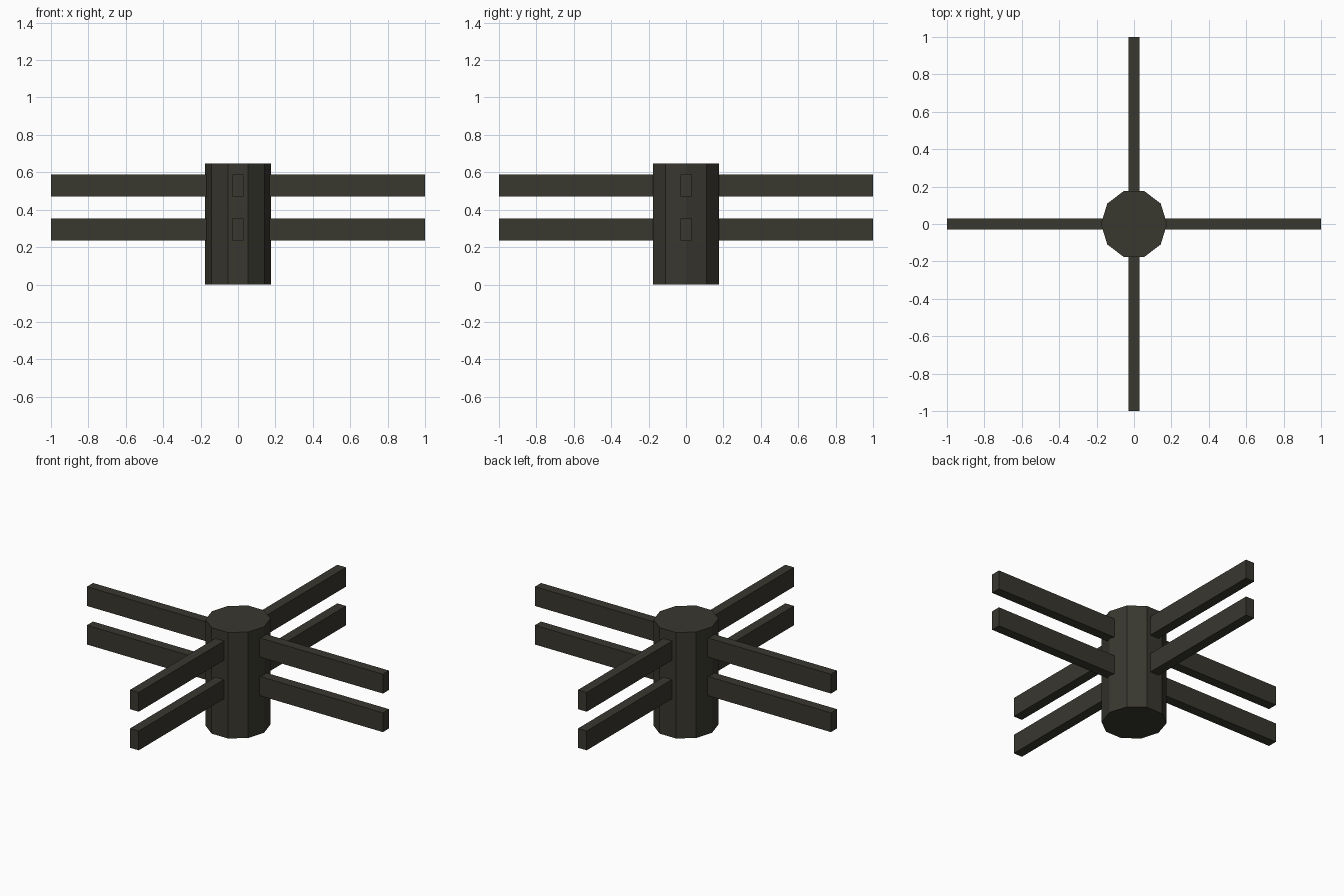
import bpy, bmesh
from mathutils import Matrix

if "Cube" in bpy.data.objects:
    bpy.data.objects.remove(bpy.data.objects["Cube"])

# one dark iron colour
iron = bpy.data.materials.new("dark_iron")
iron.diffuse_color = (0.040, 0.038, 0.028, 1)
iron.use_nodes = True
iron.node_tree.nodes["Principled BSDF"].inputs["Base Color"].default_value = iron.diffuse_color


def finish(name, bm):
    mesh = bpy.data.meshes.new(name)
    bm.to_mesh(mesh)
    bm.free()
    mesh.materials.append(iron)
    obj = bpy.data.objects.new(name, mesh)
    bpy.context.collection.objects.link(obj)
    return obj


def beam(name, size, z):
    bm = bmesh.new()
    bmesh.ops.create_cube(bm, size=1, matrix=Matrix.Translation((0, 0, z)) @ Matrix.Diagonal((*size, 1)))
    return finish(name, bm)


# ten-sided hub, corners on +-x, stretched to equal width and depth
HEIGHT, RADIUS = 0.647, 0.1765
bm = bmesh.new()
bmesh.ops.create_cone(bm, cap_ends=True, segments=10, radius1=RADIUS, radius2=RADIUS, depth=HEIGHT)
if max(v.co.x for v in bm.verts) < RADIUS * 0.99:
    bmesh.ops.rotate(bm, verts=bm.verts, matrix=Matrix.Rotation(1.5707963, 3, 'Z'))
bmesh.ops.scale(bm, verts=bm.verts, vec=(1, 1.0515, 1))
bmesh.ops.translate(bm, verts=bm.verts, vec=(0, 0, HEIGHT / 2))
finish("hub", bm)

# two levels of crossed beams through the hub
WIDTH, TALL = 0.059, 0.1176
for level, z in (("lower", 0.294), ("upper", 0.5295)):
    beam(level + "_side_beam", (2, WIDTH, TALL), z)
    beam(level + "_front_back_beam", (WIDTH, 2, TALL), z)
